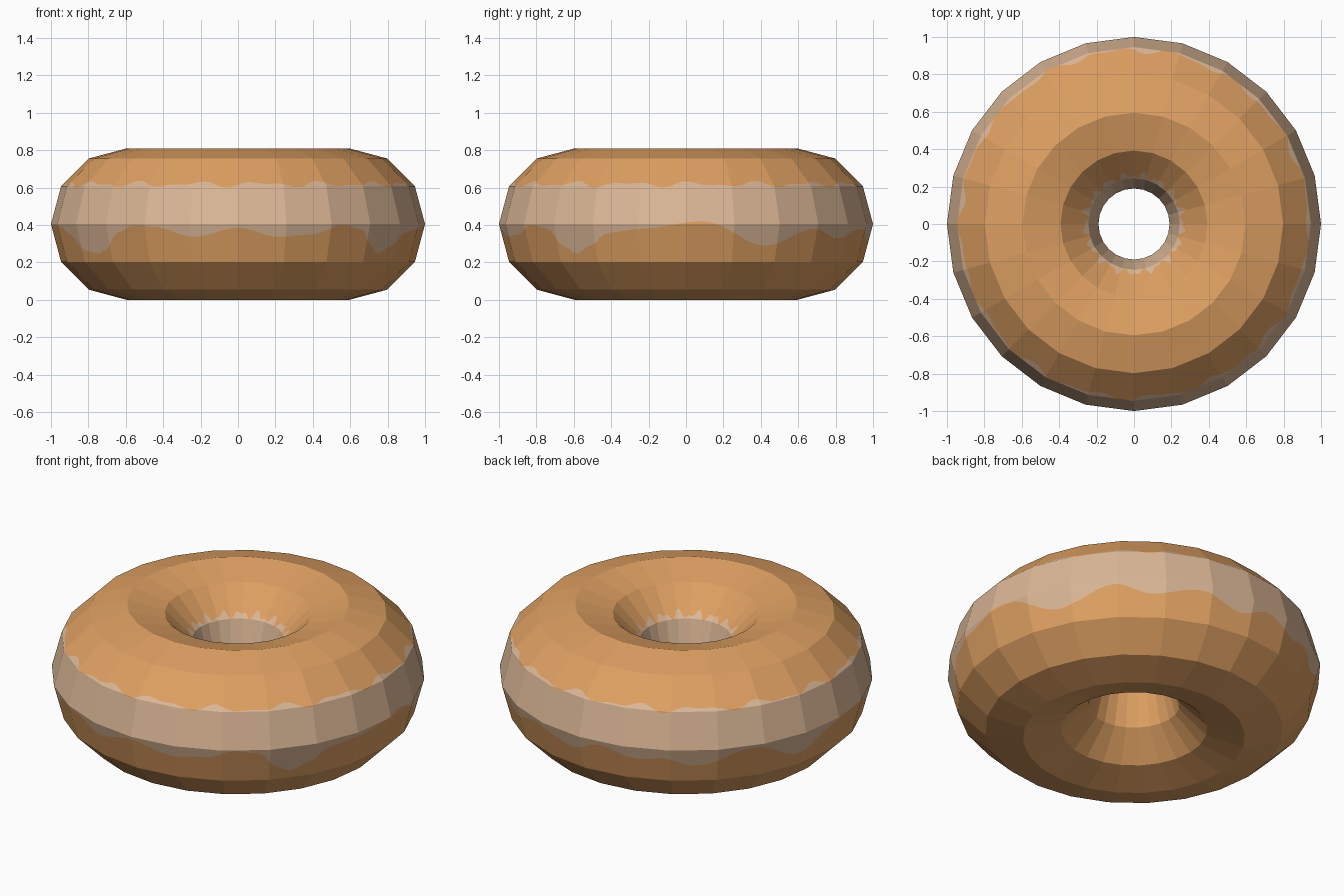
import bpy, bmesh, math

if "Cube" in bpy.data.objects:
    bpy.data.objects.remove(bpy.data.objects["Cube"])

MAJOR, MINOR = 24, 12          # sides of the ring and of its cross-section
R, r = 0.595, 0.405
SUB = 8                        # columns per flat side, for the wavy icing line


def material(name, rgb):
    m = bpy.data.materials.new(name)
    m.diffuse_color = (*rgb, 1)
    m.use_nodes = True
    m.node_tree.nodes["Principled BSDF"].inputs["Base Color"].default_value = m.diffuse_color
    return m


# Drip line: (angle in degrees, height), read round the outside
DRIPS = [(5, .42), (26, .29), (44, .38), (56, .33), (71, .38), (86, .32),
         (97, .38), (110, .33), (118, .35), (127, .30), (147, .39), (163, .28),
         (182, .40), (197, .395), (203, .35), (213, .26), (218, .246), (223, .27),
         (229, .36), (236, .40), (243, .39), (256, .337), (270, .385), (283, .337),
         (294, .35), (304, .40), (312, .38), (317, .29), (322, .246), (328, .29),
         (335, .36), (346, .38), (365, .42)]


def drip_height(deg):
    if deg < 5:
        deg += 360
    for (a0, z0), (a1, z1) in zip(DRIPS, DRIPS[1:]):
        if a0 <= deg <= a1:
            k = (1 - math.cos(math.pi * (deg - a0) / (a1 - a0))) / 2
            return z0 + (z1 - z0) * k
    return .4


def ripple(deg, shift):
    a = math.radians(deg)
    return .011 * math.sin(17 * a + shift) + .008 * math.sin(29 * a + 2 * shift)


def profile(t):
    """Point (radius, z) on the twelve-sided cross-section."""
    j = math.floor(t)
    a, b = (math.tau * k / MINOR for k in (j, j + 1))
    f = t - j
    c = math.cos(a) * (1 - f) + math.cos(b) * f
    s = math.sin(a) * (1 - f) + math.sin(b) * f
    return R + r * c, r + r * s


def t_at_height(z):
    """Outer-side profile position with the given height."""
    lo, hi = -3.0, 3.0
    for _ in range(30):
        mid = (lo + hi) / 2
        if profile(mid)[1] < z:
            lo = mid
        else:
            hi = mid
    return lo


# Columns round the ring, each with its colour cut positions
columns = []
for i in range(MAJOR * SUB):
    seg, k = divmod(i, SUB)
    a, b, f = math.tau * seg / MAJOR, math.tau * (seg + 1) / MAJOR, k / SUB
    cx = math.cos(a) * (1 - f) + math.cos(b) * f
    cy = math.sin(a) * (1 - f) + math.sin(b) * f
    deg = math.degrees(math.atan2(cy, cx)) % 360
    cuts = (t_at_height(drip_height(deg)),
            t_at_height(.618 + ripple(deg, 1)),
            6 - t_at_height(.625 + 1.3 * ripple(deg, 3)),
            6 - t_at_height(.405))
    columns.append((cx, cy, cuts))

# Ring: dough and glaze share one surface, split along the wavy lines
bm = bmesh.new()
for j in range(-3, MINOR - 3):
    rows = []
    for cx, cy, cuts in columns:
        row = []
        for t in (j, *(min(max(c, j), j + 1) for c in cuts), j + 1):
            rad, z = profile(t)
            row.append((t, (rad * cx, rad * cy, z)))
        rows.append(row)
    for n in range(len(rows)):
        p, q = rows[n], rows[(n + 1) % len(rows)]
        for k in range(5):
            corners = []
            for t, co in (p[k], q[k], q[k + 1], p[k + 1]):
                if all(math.dist(co, c) > 1e-5 for c in corners):
                    corners.append(co)
            if len(corners) > 2:
                face = bm.faces.new([bm.verts.new(c) for c in corners])
                face.material_index = 1 if k in (1, 3) else 0
bmesh.ops.remove_doubles(bm, verts=bm.verts, dist=1e-5)
bmesh.ops.recalc_face_normals(bm, faces=bm.faces)

mesh = bpy.data.meshes.new("doughnut_ring")
bm.to_mesh(mesh)
bm.free()
mesh.materials.append(material("golden_dough", (.73, .35, .122)))
mesh.materials.append(material("pale_dough_band", (.71, .474, .305)))
bpy.context.collection.objects.link(bpy.data.objects.new("doughnut_ring", mesh))
